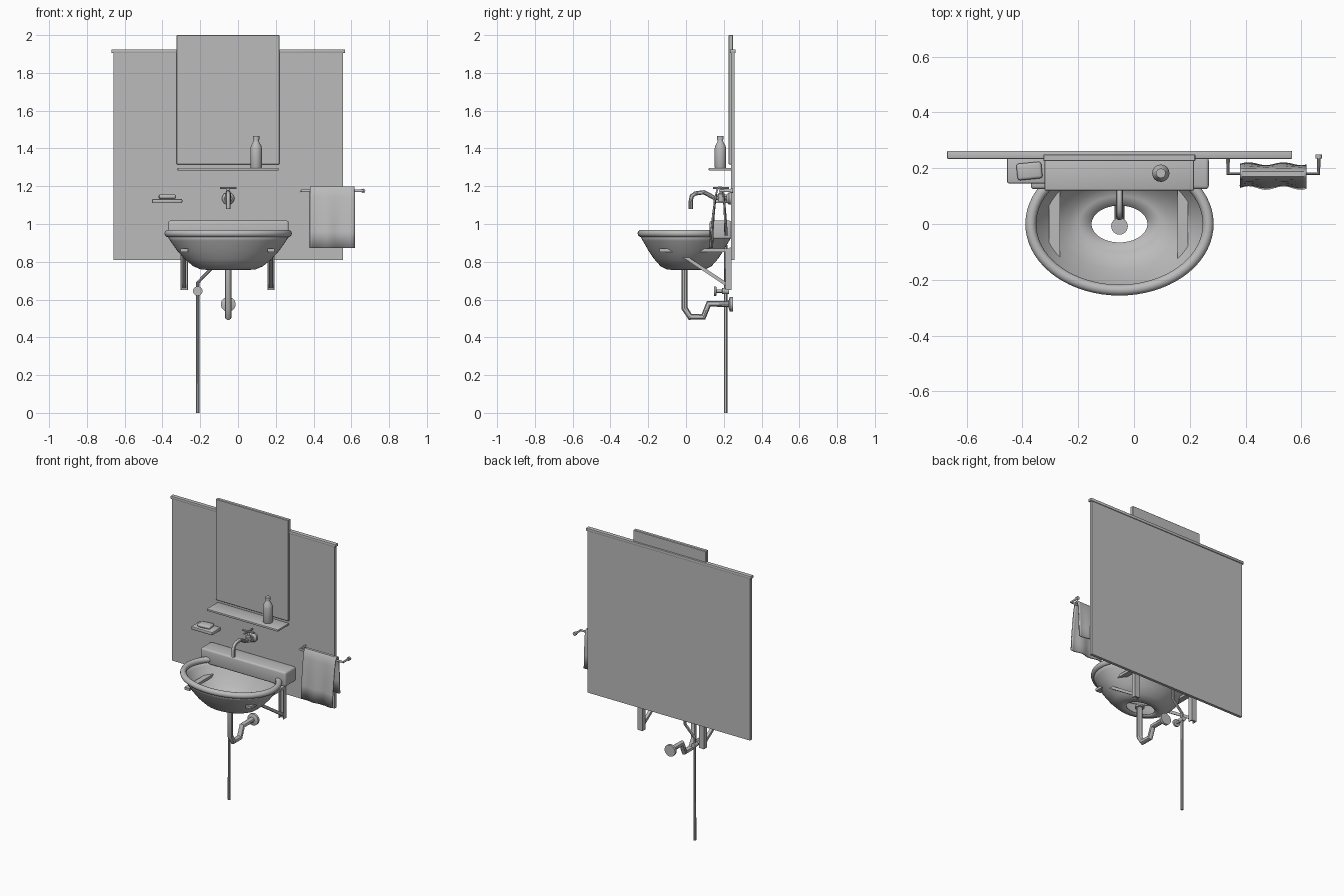
import bpy, bmesh, math
from mathutils import Vector, Matrix

cube = bpy.data.objects.get("Cube")
if cube:
    bpy.data.objects.remove(cube, do_unlink=True)

mat = bpy.data.materials.new("plain grey")
mat.use_nodes = True
GREY = (0.5, 0.5, 0.5, 1)
mat.diffuse_color = GREY
mat.node_tree.nodes["Principled BSDF"].inputs["Base Color"].default_value = GREY

CX = -0.052  # centre line of the basin


def finish(obj, smooth=True):
    obj.data.materials.clear()
    obj.data.materials.append(mat)
    bpy.ops.object.select_all(action='DESELECT')
    obj.select_set(True)
    bpy.context.view_layer.objects.active = obj
    if smooth:
        bpy.ops.object.shade_smooth_by_angle(angle=math.radians(35))
    return obj


def from_bmesh(name, bm, smooth=True):
    bmesh.ops.recalc_face_normals(bm, faces=bm.faces[:])
    me = bpy.data.meshes.new(name)
    bm.to_mesh(me)
    bm.free()
    obj = bpy.data.objects.new(name, me)
    bpy.context.collection.objects.link(obj)
    return finish(obj, smooth)


def box(name, x, y, z, bevel=0, segments=2, turn=0):
    """Box from its (min, max) ranges, with optional rounded edges."""
    bm = bmesh.new()
    size = (x[1] - x[0], y[1] - y[0], z[1] - z[0])
    bmesh.ops.create_cube(bm, size=1, matrix=Matrix.Diagonal((*size, 1)))
    if bevel:
        bmesh.ops.bevel(bm, geom=bm.edges[:], offset=bevel, segments=segments,
                        profile=0.5, affect='EDGES')
    obj = from_bmesh(name, bm, bevel > 0)
    obj.location = [sum(r) / 2 for r in (x, y, z)]
    obj.rotation_euler.z = turn
    return obj


def tube(name, points, radius, res=3):
    """Round pipe along a path."""
    cu = bpy.data.curves.new(name, 'CURVE')
    cu.dimensions = '3D'
    cu.bevel_depth = radius
    cu.bevel_resolution = res
    cu.use_fill_caps = True
    sp = cu.splines.new('POLY')
    sp.points.add(len(points) - 1)
    for p, co in zip(sp.points, points):
        p.co = (*co, 1)
    obj = bpy.data.objects.new(name, cu)
    bpy.context.collection.objects.link(obj)
    bpy.ops.object.select_all(action='DESELECT')
    obj.select_set(True)
    bpy.context.view_layer.objects.active = obj
    bpy.ops.object.convert(target='MESH')
    return finish(bpy.context.view_layer.objects.active)


def lathe(name, origin, profile, axis='Z', sides=24):
    """Turned part from (radius, height) pairs, capped at both ends."""
    bm = bmesh.new()
    rings = []
    for r, h in profile:
        ring = []
        for i in range(sides):
            a = math.tau * i / sides
            co = Vector((r * math.cos(a), r * math.sin(a), h))
            if axis == 'Y':
                co = Vector((co.x, co.z, co.y))
            ring.append(bm.verts.new(co + Vector(origin)))
        rings.append(ring)
    for a, b in zip(rings, rings[1:]):
        for i in range(sides):
            j = (i + 1) % sides
            bm.faces.new((a[i], a[j], b[j], b[i]))
    bm.faces.new(rings[0])
    bm.faces.new(rings[-1])
    return from_bmesh(name, bm)


# Wall panel with its top trim, mirror and shelf
box("wall_panel", (-0.66, 0.557), (0.238, 0.257), (0.81, 1.91))
box("panel_trim", (-0.67, 0.567), (0.233, 0.262), (1.905, 1.925), 0.004)
box("mirror", (-0.325, 0.22), (0.225, 0.25), (1.315, 2.0), 0.003, 1)
box("mirror_shelf", (-0.32, 0.215), (0.12, 0.24), (1.283, 1.297), 0.004)

# Bottle on the shelf
lathe("bottle", (0.096, 0.182, 1.297),
      [(0.029, 0), (0.031, 0.004), (0.031, 0.1), (0.027, 0.118), (0.016, 0.138),
       (0.014, 0.142), (0.014, 0.15), (0.017, 0.151), (0.017, 0.168)])

# Soap dish and soap
box("soap_dish", (-0.455, -0.295), (0.145, 0.24), (1.11, 1.133), 0.007)
box("soap", (-0.42, -0.33), (0.16, 0.22), (1.133, 1.156), 0.01, 3, turn=0.1)

# Basin bowl, an open oval shell
bm = bmesh.new()
N = 56
rings = []
for rx, ry, z in [(0.318, 0.237, 0.945), (0.3, 0.222, 0.915), (0.265, 0.193, 0.865),
                  (0.225, 0.163, 0.82), (0.18, 0.13, 0.783), (0.145, 0.1, 0.768),
                  (0.1, 0.066, 0.764)]:
    rings.append([bm.verts.new((CX + rx * math.cos(math.tau * i / N),
                                ry * math.sin(math.tau * i / N), z)) for i in range(N)])
for a, b in zip(rings, rings[1:]):
    for i in range(N):
        j = (i + 1) % N
        bm.faces.new((a[i], a[j], b[j], b[i]))
bowl = from_bmesh("basin_bowl", bm)
shell = bowl.modifiers.new("shell", 'SOLIDIFY')
shell.thickness = 0.008

# Rolled rim running from one side of the ledge round the front to the other
start, end = math.radians(142), math.radians(398)
tube("basin_rim", [(CX + 0.318 * math.cos(t), 0.237 * math.sin(t), 0.95)
                   for t in [start + (end - start) * i / 48 for i in range(49)]], 0.0195, 4)
box("basin_ledge", (-0.37, 0.268), (0.125, 0.24), (0.92, 1.018), 0.012, 3)

# Wall tap: flange, spout and cross handle
lathe("tap_flange", (CX, 0, 1.135), [(0.033, 0.24), (0.033, 0.228), (0.02, 0.215)], 'Y')
tube("tap_spout", [(CX, y, z) for y, z in
                   [(0.24, 1.135), (0.15, 1.138), (0.125, 1.152), (0.095, 1.168),
                    (0.05, 1.162), (0.03, 1.148), (0.025, 1.12), (0.025, 1.08)]], 0.012)
lathe("tap_body", (CX, 0.185, 1.12), [(0.016, 0), (0.016, 0.04), (0.008, 0.045), (0.008, 0.075)])
tube("tap_handle_across", [(CX - 0.043, 0.185, 1.19), (CX + 0.043, 0.185, 1.19)], 0.006)
tube("tap_handle_along", [(CX, 0.142, 1.19), (CX, 0.228, 1.19)], 0.006)

# Waste pipe with trap and wall flange
tube("waste_pipe", [(CX, y, z) for y, z in
                    [(-0.008, 0.775), (-0.008, 0.555), (0.022, 0.508), (0.092, 0.508),
                     (0.12, 0.577), (0.24, 0.577)]], 0.018)
lathe("waste_flange", (CX, 0, 0.575), [(0.02, 0.225), (0.039, 0.232), (0.039, 0.248)], 'Y')
lathe("drain_collar", (CX, -0.008, 0.765), [(0.03, 0), (0.03, 0.012)])

# Water supply pipe and shut-off valve
tube("supply_pipe", [(-0.213, 0.21, 0), (-0.213, 0.21, 0.69),
                     (-0.14, 0.21, 0.765), (-0.14, 0.21, 0.89)], 0.009)
lathe("valve", (-0.213, 0, 0.645),
      [(0.025, 0.148), (0.025, 0.16), (0.009, 0.161), (0.009, 0.19), (0.016, 0.192),
       (0.016, 0.228)], 'Y')

# Pair of triangular wall brackets
for side, x in (("right", -0.285), ("left", 0.175)):
    box(side + "_bracket_upright", (x - 0.019, x + 0.019), (0.229, 0.242), (0.65, 0.875))
    box(side + "_bracket_arm", (x - 0.019, x + 0.019), (-0.14, 0.24), (0.853, 0.87))
    for e in (-0.0165, 0.0165):
        box(side + "_bracket_flange", (x + e - 0.0025, x + e + 0.0025),
            (0.21, 0.232), (0.65, 0.86))
    a, b = Vector((x, -0.05, 0.855)), Vector((x, 0.23, 0.67))
    brace = box(side + "_bracket_brace", (-0.01, 0.01),
                (-(b - a).length / 2, (b - a).length / 2), (-0.009, 0.009))
    brace.location = (a + b) / 2
    brace.rotation_euler.x = math.atan2(b.z - a.z, b.y - a.y)

# Towel rail
tube("towel_rail", [(0.337, 0.24, 1.175), (0.337, 0.18, 1.175),
                    (0.662, 0.18, 1.175), (0.662, 0.25, 1.175)], 0.007)
for x in (0.337, 0.662):
    lathe("rail_mount", (x, 0, 1.175), [(0.012, 0.235), (0.012, 0.25)], 'Y', 12)

# Towel folded over the rail, with soft waves growing toward the hems
path = [(0.133, 0.872), (0.137, 0.96), (0.146, 1.06), (0.156, 1.14), (0.164, 1.18),
        (0.173, 1.195), (0.187, 1.195), (0.196, 1.18), (0.202, 1.12), (0.208, 1.03),
        (0.212, 0.94)]
bm = bmesh.new()
COLS = 16
rows = []
for y, z in path:
    wave = 0.006 * (1.2 - z) / 0.3
    rows.append([bm.verts.new((0.38 + 0.238 * i / COLS,
                               y + wave * math.sin(i * 0.75), z)) for i in range(COLS + 1)])
for a, b in zip(rows, rows[1:]):
    for i in range(COLS):
        bm.faces.new((a[i], a[i + 1], b[i + 1], b[i]))
towel = from_bmesh("towel", bm)
cloth = towel.modifiers.new("cloth", 'SOLIDIFY')
cloth.thickness = 0.008
cloth.offset = 0
